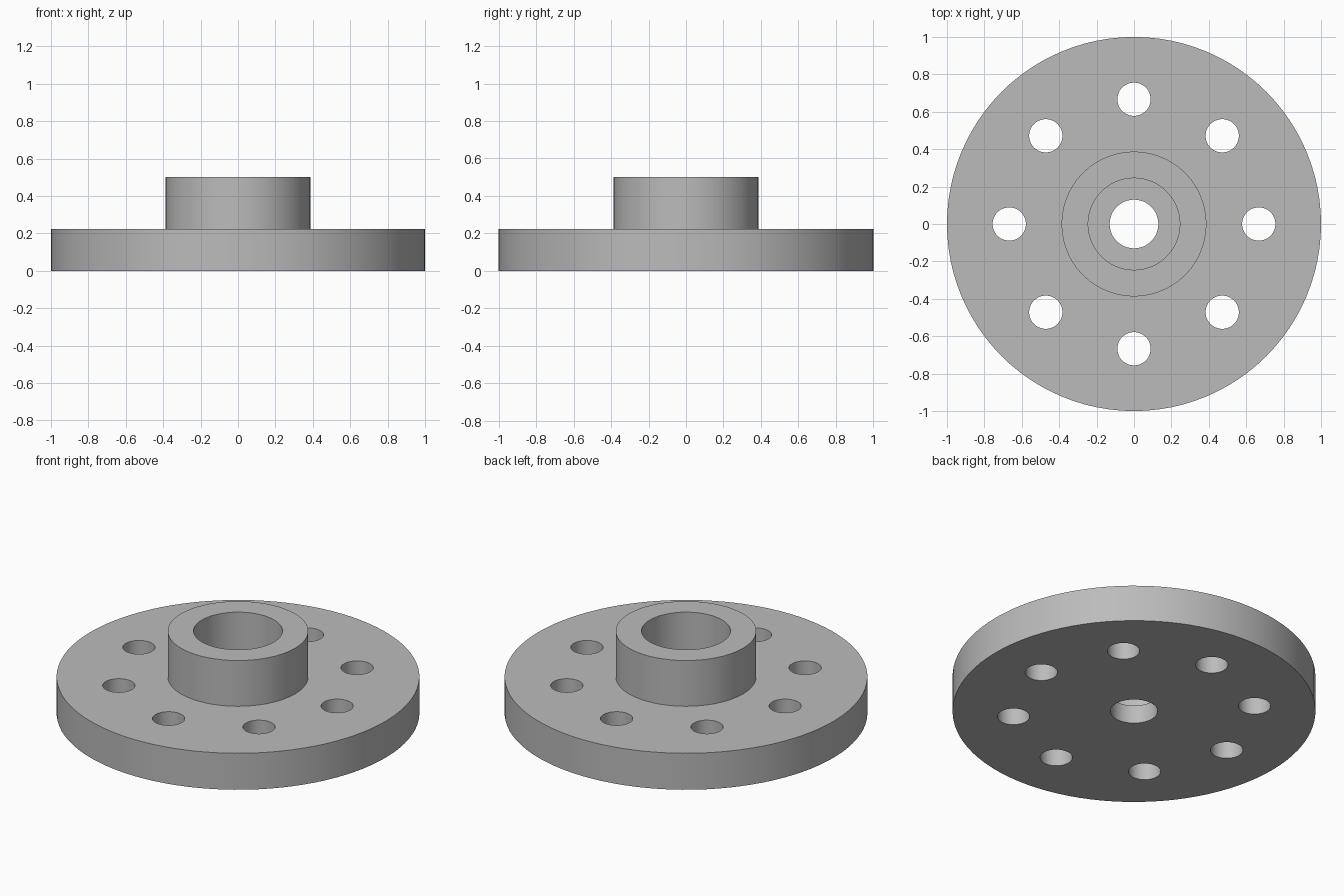
import bpy, bmesh
from math import radians, cos, sin, pi
from mathutils import Matrix

default = bpy.data.objects.get("Cube")
if default:
    bpy.data.objects.remove(default)

SEGMENTS = 96
HOLES = 8
BOLT_CIRCLE = 0.667
HOLE_RADIUS = 0.089
FLANGE_TOP = 0.222

# Plain grey metal
steel = bpy.data.materials.new("grey_metal")
steel.use_nodes = True
colour = (0.5, 0.5, 0.5, 1)
steel.diffuse_color = colour
steel.node_tree.nodes["Principled BSDF"].inputs["Base Color"].default_value = colour


def make_object(name, bm):
    bmesh.ops.recalc_face_normals(bm, faces=bm.faces)
    mesh = bpy.data.meshes.new(name)
    bm.to_mesh(mesh)
    bm.free()
    mesh.materials.append(steel)
    obj = bpy.data.objects.new(name, mesh)
    bpy.context.collection.objects.link(obj)
    return obj


# Flange and hub in one turned profile (radius, height), with a stepped bore
profile = [(0.13, 0), (1, 0), (1, FLANGE_TOP), (0.387, FLANGE_TOP),
           (0.387, 0.5), (0.245, 0.5), (0.245, 0.111), (0.13, 0.111)]
bm = bmesh.new()
ring = [bm.verts.new((r, 0, z)) for r, z in profile]
edges = [bm.edges.new((ring[i - 1], ring[i])) for i in range(len(ring))]
bmesh.ops.spin(bm, geom=ring + edges, cent=(0, 0, 0), axis=(0, 0, 1),
               angle=2 * pi, steps=SEGMENTS, use_merge=True)
bmesh.ops.remove_doubles(bm, verts=bm.verts, dist=0.0001)
flange = make_object("hub_flange", bm)

# Bolt hole cutters, evenly spaced on the bolt circle
bm = bmesh.new()
for i in range(HOLES):
    a = 2 * pi * i / HOLES
    place = Matrix.Translation((BOLT_CIRCLE * cos(a), BOLT_CIRCLE * sin(a), FLANGE_TOP / 2))
    bmesh.ops.create_cone(bm, cap_ends=True, segments=48, radius1=HOLE_RADIUS,
                          radius2=HOLE_RADIUS, depth=FLANGE_TOP * 2, matrix=place)
cutter = make_object("bolt_hole_cutter", bm)
cutter.hide_render = True

# Drill the holes, then discard the cutter
drill = flange.modifiers.new("bolt_holes", 'BOOLEAN')
drill.operation = 'DIFFERENCE'
drill.solver = 'EXACT'
drill.object = cutter
bpy.ops.object.select_all(action='DESELECT')
flange.select_set(True)
bpy.context.view_layer.objects.active = flange
bpy.ops.object.modifier_apply(modifier=drill.name)
bpy.data.objects.remove(cutter)

# Smooth walls, crisp rims
bpy.ops.object.shade_smooth_by_angle(angle=radians(30))
